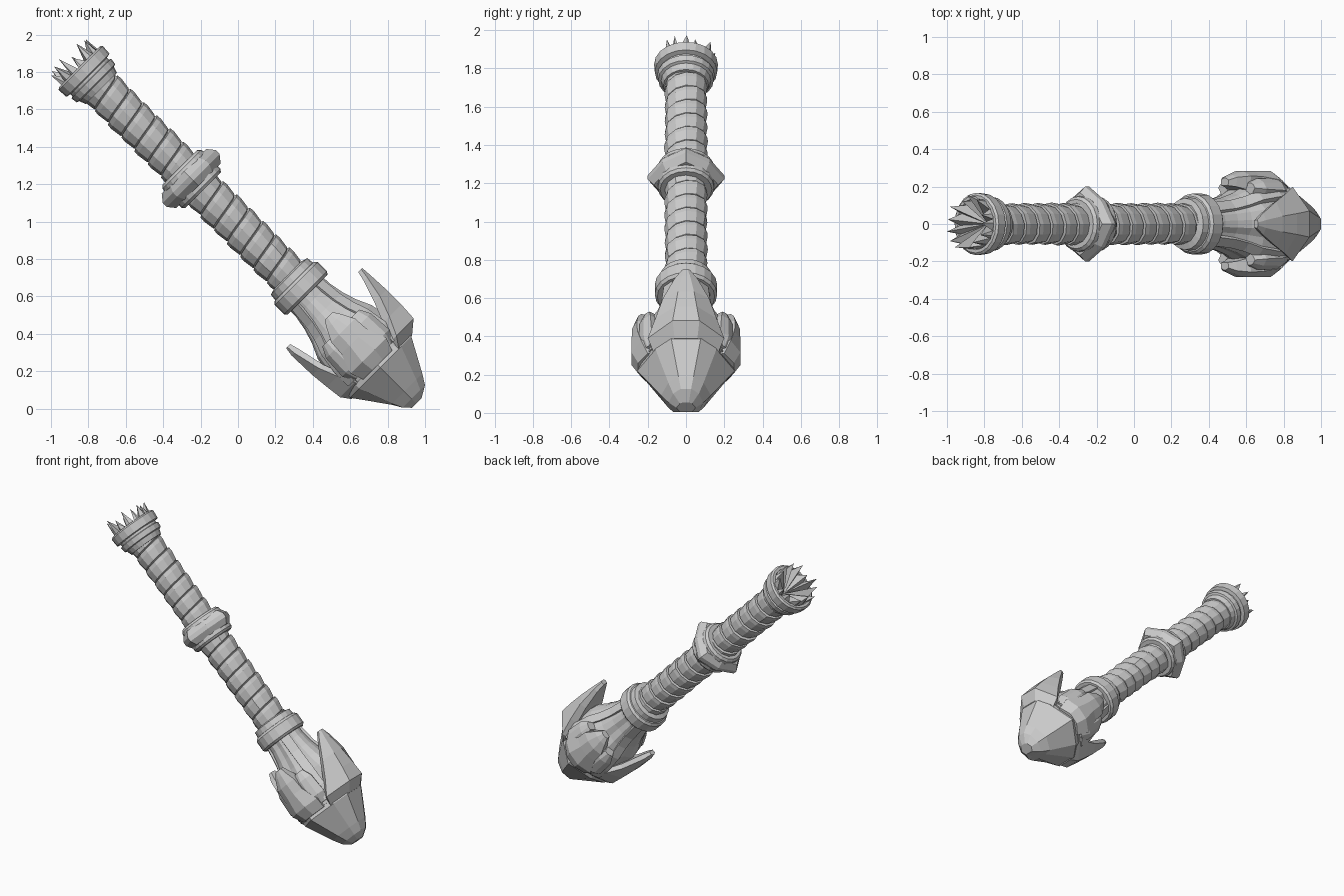
import bpy, bmesh, math, random
from mathutils import Matrix, Vector

if "Cube" in bpy.data.objects:
    bpy.data.objects.remove(bpy.data.objects["Cube"])

random.seed(7)
S = math.sqrt(0.5)
# Local frame: first axis = up across the handle, second = world y, third = along the handle
FRAME = Matrix(((S, 0, -S, 0.98), (0, 1, 0, 0), (S, 0, S, 0), (0, 0, 0, 1)))


def loft(name, sections, closed=False, caps=True):
    """Skin equal-length rings of points; closed joins the last ring to the first."""
    bm = bmesh.new()
    rings = [[bm.verts.new(FRAME @ Vector(p)) for p in s] for s in sections]
    n = len(rings[0])
    pairs = list(zip(rings, rings[1:])) + ([(rings[-1], rings[0])] if closed else [])
    for a, b in pairs:
        for i in range(n):
            j = (i + 1) % n
            bm.faces.new((a[i], a[j], b[j], b[i]))
    if caps and not closed:
        bm.faces.new(rings[0])
        bm.faces.new(rings[-1])
    bmesh.ops.recalc_face_normals(bm, faces=bm.faces[:])
    return finish(name, bm)


def finish(name, bm):
    me = bpy.data.meshes.new(name)
    bm.to_mesh(me)
    bm.free()
    ob = bpy.data.objects.new(name, me)
    bpy.context.collection.objects.link(ob)
    return ob


def ring(t, r, n, mod=lambda i: 1.0, turn=0.0):
    return [(r * mod(i) * math.cos(math.tau * i / n + turn),
             r * mod(i) * math.sin(math.tau * i / n + turn), t) for i in range(n)]


def collar(name, profile, n=20):
    loft(name, [ring(t, r, n) for t, r in profile], closed=True)


# Spiral wrapped handle: stepped band wound around the core
def wrap(name, t0, t1, pitch=0.1, sides=12):
    bm = bmesh.new()
    prof = [(0.0, 0.092), (0.008, 0.104), (0.07, 0.113), (0.097, 0.111), (0.1, 0.092)]
    prev = None
    steps = int((t1 - t0) / pitch * sides)
    for k in range(steps + 1):
        a = math.tau * k / sides
        row = []
        wobble = random.uniform(-0.002, 0.002)
        for dt, r in prof:
            t = t0 - pitch / 2 + pitch * k / sides + dt
            r += wobble
            row.append(bm.verts.new(FRAME @ Vector((r * math.cos(a), r * math.sin(a), t))))
        if prev:
            for i in range(len(prof) - 1):
                bm.faces.new((prev[i], row[i], row[i + 1], prev[i + 1]))
        prev = row
    bmesh.ops.recalc_face_normals(bm, faces=bm.faces[:])
    finish(name, bm)


loft("handle_core", [ring(0.9, 0.094, 12), ring(2.5, 0.094, 12)])
wrap("lower_wrap", 0.96, 1.70)
wrap("upper_wrap", 1.76, 2.47)

# Collars at both ends of the handle
collar("lower_collar", [(0.86, 0.10), (0.86, 0.15), (0.875, 0.163), (0.945, 0.163),
                        (0.96, 0.15), (0.962, 0.142), (1.0, 0.138), (1.01, 0.10)])
collar("top_collar", [(2.42, 0.10), (2.42, 0.118), (2.455, 0.13), (2.46, 0.145),
                      (2.495, 0.15), (2.5, 0.138), (2.515, 0.138), (2.52, 0.163),
                      (2.575, 0.167), (2.585, 0.155), (2.585, 0.138), (2.5, 0.10)])

# Middle collar: round bands around a four-pointed ridge
collar("middle_collar", [(1.65, 0.10), (1.65, 0.135), (1.665, 0.147), (1.69, 0.147),
                         (1.79, 0.15), (1.81, 0.147), (1.825, 0.132), (1.825, 0.10)])
star = lambda i: 1.0 if i % 2 == 0 else 0.87
loft("middle_ridge", [ring(t, r, 8, star) for t, r in
     [(1.685, 0.10), (1.685, 0.168), (1.725, 0.2), (1.755, 0.2), (1.795, 0.168), (1.795, 0.10)]],
     closed=True)

# Broken crystal crown: jagged fan rising from the cup
bm = bmesh.new()
hub = bm.verts.new(FRAME @ Vector((0, 0, 2.49)))
rim, foot = [], []
N = 26
for i in range(N):
    a = math.tau * (i + random.uniform(-0.3, 0.3)) / N
    tall = i % 2 == 0
    r, t = (random.uniform(0.12, 0.155), random.uniform(2.63, 2.695)) if tall else (0.125, 2.575)
    rim.append(bm.verts.new(FRAME @ Vector((r * math.cos(a), r * math.sin(a), t))))
    foot.append(bm.verts.new(FRAME @ Vector((0.14 * math.cos(a), 0.14 * math.sin(a), 2.54))))
for i in range(N):
    j = (i + 1) % N
    bm.faces.new((hub, rim[i], rim[j]))
    bm.faces.new((rim[i], foot[i], foot[j], rim[j]))
finish("crystal_crown", bm)

# Neck: fluted flare with raised panels
flute = lambda i: 1.0 if i % 4 in (0, 1, 3) else 0.92
loft("neck", [ring(t, r, 24, flute, math.tau / 48) for t, r in
     [(0.9, 0.125), (0.82, 0.128), (0.74, 0.143), (0.66, 0.168), (0.58, 0.205), (0.47, 0.225), (0.34, 0.225)]])
# Long ribs between the claws
for k in range(4):
    a = math.tau * (k + 0.5) / 4
    rib = []
    for t, r in [(0.88, 0.128), (0.74, 0.147), (0.66, 0.172), (0.58, 0.212), (0.46, 0.238), (0.36, 0.235)]:
        rib.append([(q * math.cos(a + d / q), q * math.sin(a + d / q), t) for q, d in
                    [(r + 0.006, -0.032), (r + 0.006, 0.032), (r - 0.03, 0.032), (r - 0.03, -0.032)]])
    loft("neck_rib", rib)


# Nose: faceted block tapering to the rounded tip
def nose_ring(t, up, down, side, diag):
    c = diag * S
    return [(up, -side * 0.3, t), (up, side * 0.3, t), (c, c, t), (0, side, t), (-c, c, t),
            (-down, side * 0.3, t), (-down, -side * 0.3, t), (-c, -c, t), (0, -side, t), (c, -c, t)]


loft("nose", [nose_ring(0.038, 0.04, 0.03, 0.05, 0.045), nose_ring(0.075, 0.103, 0.062, 0.09, 0.095),
              nose_ring(0.13, 0.137, 0.1, 0.13, 0.13), nose_ring(0.31, 0.235, 0.228, 0.255, 0.225),
              nose_ring(0.39, 0.22, 0.21, 0.23, 0.225)])


# Claw plates hugging the head; turn places them around the handle
def claw(name, turn, stations):
    ca, sa = math.cos(turn), math.sin(turn)
    secs = []
    for t, ro, ri, hw, drop in stations:
        pts = [(ro, -hw * 0.35), (ro, hw * 0.35), (ro - drop, hw), (min(ri, ro - drop - 0.012), hw * 0.85),
               (ri, 0), (min(ri, ro - drop - 0.012), -hw * 0.85), (ro - drop, -hw)]
        secs.append([(r * ca - s * sa, r * sa + s * ca, t) for r, s in pts])
    loft(name, secs)


claw("upper_claw", 0, [(0.755, 0.308, 0.278, 0.022, 0.008), (0.70, 0.312, 0.265, 0.06, 0.02),
                       (0.58, 0.318, 0.225, 0.12, 0.05), (0.47, 0.318, 0.18, 0.16, 0.09),
                       (0.37, 0.312, 0.14, 0.2, 0.13), (0.31, 0.24, 0.12, 0.17, 0.1)])
claw("lower_claw", math.pi, [(0.74, 0.282, 0.252, 0.022, 0.008), (0.69, 0.29, 0.238, 0.055, 0.02),
                             (0.54, 0.285, 0.205, 0.11, 0.05), (0.44, 0.275, 0.17, 0.15, 0.08),
                             (0.35, 0.264, 0.14, 0.17, 0.11), (0.3, 0.228, 0.12, 0.15, 0.09)])
for turn, name in ((math.pi / 2, "back_claw"), (-math.pi / 2, "front_claw")):
    claw(name, turn, [(0.70, 0.245, 0.205, 0.03, 0.01), (0.66, 0.262, 0.2, 0.055, 0.012),
                      (0.59, 0.282, 0.18, 0.09, 0.025), (0.51, 0.284, 0.16, 0.095, 0.03),
                      (0.4, 0.284, 0.15, 0.135, 0.05), (0.33, 0.25, 0.13, 0.11, 0.05)])
    # Stepped cheek pieces beside each side claw
    for s in (-1, 1):
        claw(name + "_cheek", turn + s * 0.5, [(0.61, 0.245, 0.19, 0.03, 0.01), (0.55, 0.265, 0.18, 0.06, 0.02),
                                               (0.42, 0.268, 0.17, 0.07, 0.025), (0.36, 0.24, 0.15, 0.05, 0.02)])
